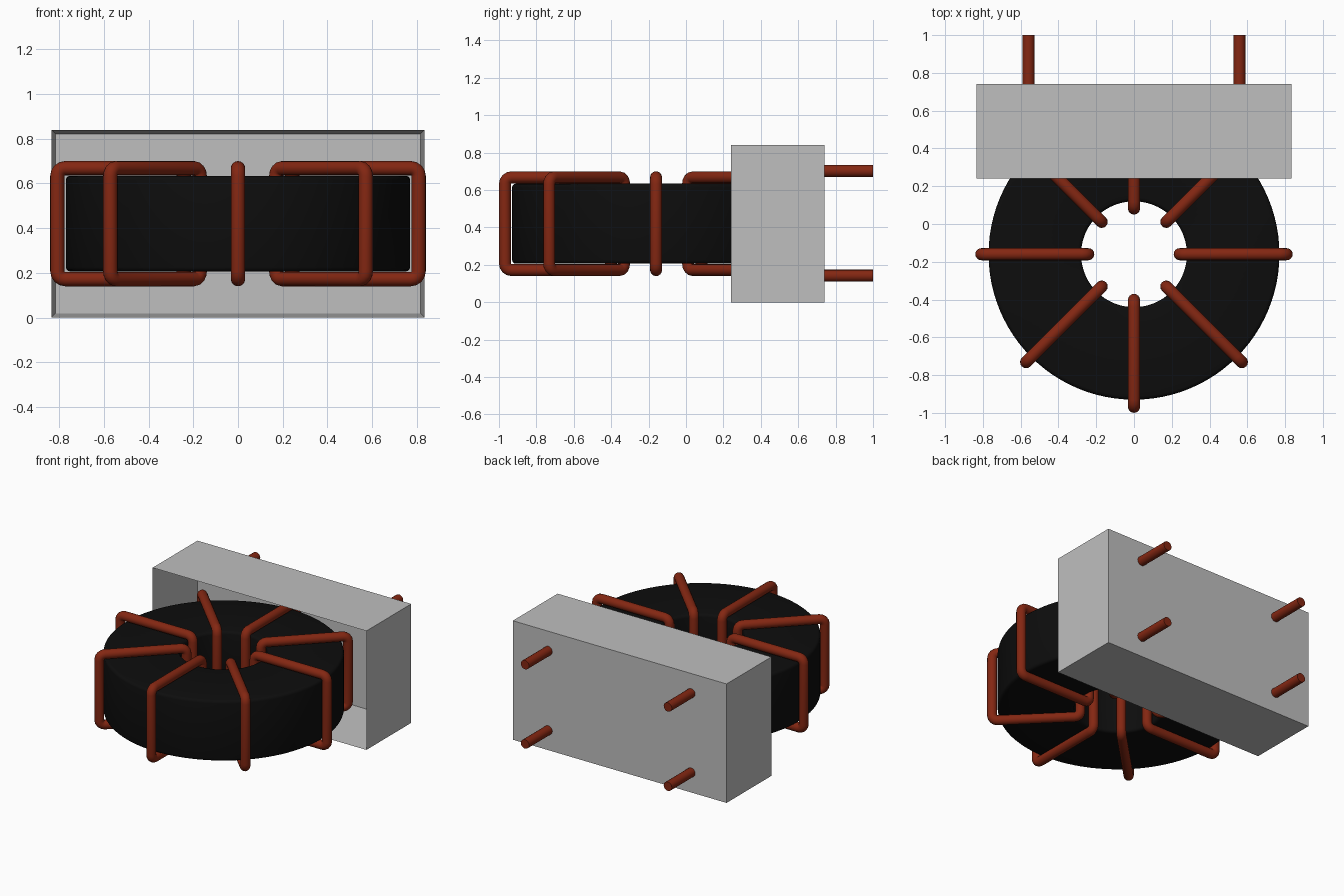
import bpy, bmesh, math
from mathutils import Vector, Matrix

cube = bpy.data.objects.get("Cube")
if cube:
    bpy.data.objects.remove(cube, do_unlink=True)

CY, CZ = -0.16, 0.42          # centre of the ring core
WIRE_R = 0.032


def material(name, rgb, rough):
    m = bpy.data.materials.new(name)
    m.use_nodes = True
    m.diffuse_color = (*rgb, 1)
    b = m.node_tree.nodes["Principled BSDF"]
    b.inputs["Base Color"].default_value = (*rgb, 1)
    b.inputs["Roughness"].default_value = rough
    return m


BLACK = material("ferrite black", (0.004, 0.004, 0.004), 0.6)
COPPER = material("copper brown", (0.23, 0.02, 0.006), 0.5)
GREY = material("housing grey", (0.52, 0.52, 0.52), 0.5)


def finish(name, bm, mat, smooth=None):
    bmesh.ops.recalc_face_normals(bm, faces=bm.faces)
    me = bpy.data.meshes.new(name)
    bm.to_mesh(me)
    bm.free()
    me.materials.append(mat)
    ob = bpy.data.objects.new(name, me)
    bpy.context.collection.objects.link(ob)
    if smooth:
        bpy.ops.object.select_all(action='DESELECT')
        ob.select_set(True)
        bpy.context.view_layer.objects.active = ob
        bpy.ops.object.shade_smooth_by_angle(angle=math.radians(smooth))
    return ob


def rounded_rect(x0, x1, z0, z1, r, steps):
    """Points of a rectangle in the XZ plane with rounded corners."""
    pts = []
    corners = [(x1 - r, z1 - r), (x0 + r, z1 - r), (x0 + r, z0 + r), (x1 - r, z0 + r)]
    for q, (cx, cz) in enumerate(corners):
        for i in range(steps + 1):
            a = math.pi / 2 * (q + i / steps)
            pts.append(Vector((cx + r * math.cos(a), 0, cz + r * math.sin(a))))
    return pts


# Ring core: rounded rectangle revolved around the vertical axis
bm = bmesh.new()
vs = [bm.verts.new(p) for p in rounded_rect(0.28, 0.77, -0.214, 0.214, 0.02, 3)]
edges = [bm.edges.new((vs[i], vs[(i + 1) % len(vs)])) for i in range(len(vs))]
bmesh.ops.spin(bm, geom=vs + edges, cent=(0, 0, 0), axis=(0, 0, 1),
               angle=2 * math.pi, steps=96, use_merge=True)
bmesh.ops.remove_doubles(bm, verts=bm.verts, dist=1e-5)
bmesh.ops.translate(bm, verts=bm.verts, vec=(0, CY, CZ))
finish("ring_core", bm, BLACK, 40)


# Wire turns: a round tube swept along a closed rounded rectangle
def wire_turn(name, angle):
    path = rounded_rect(0.242, 0.808, -0.248, 0.248, 0.035, 4)
    n, sides = len(path), 16
    bm = bmesh.new()
    rings = []
    for i, p in enumerate(path):
        t = (path[(i + 1) % n] - path[i - 1]).normalized()
        out = t.cross(Vector((0, 1, 0)))
        rings.append([bm.verts.new(p + WIRE_R * (out * math.cos(a) + Vector((0, math.sin(a), 0))))
                      for a in (2 * math.pi * k / sides for k in range(sides))])
    for i in range(n):
        a, b = rings[i], rings[(i + 1) % n]
        for k in range(sides):
            j = (k + 1) % sides
            bm.faces.new((a[k], a[j], b[j], b[k]))
    bm.transform(Matrix.Translation((0, CY, CZ)) @ Matrix.Rotation(angle, 4, 'Z'))
    finish(name, bm, COPPER, 50)


for i in range(8):
    wire_turn(f"wire_turn_{i + 1}", i * math.pi / 4)

# Housing: box with its front face inset and pushed in to form a hollow
bm = bmesh.new()
bmesh.ops.create_cube(bm, size=1)
bmesh.ops.scale(bm, verts=bm.verts, vec=(1.67, 0.5, 0.84))
bmesh.ops.translate(bm, verts=bm.verts, vec=(0, 0.49, 0.42))
front = min(bm.faces, key=lambda f: f.calc_center_median().y)
bmesh.ops.inset_region(bm, faces=[front], thickness=0.026)
bmesh.ops.translate(bm, verts=front.verts, vec=(0, 0.474, 0))
finish("housing", bm, GREY)

# Four terminal pins on the back
for side, sx in (("left", 1), ("right", -1)):
    for level, z in (("lower", 0.142), ("upper", 0.702)):
        bm = bmesh.new()
        bmesh.ops.create_cone(bm, cap_ends=True, segments=16, radius1=0.032,
                              radius2=0.032, depth=0.27)
        bm.transform(Matrix.Translation((sx * 0.558, 0.865, z))
                     @ Matrix.Rotation(math.pi / 2, 4, 'X'))
        finish(f"{level}_{side}_pin", bm, COPPER, 40)
